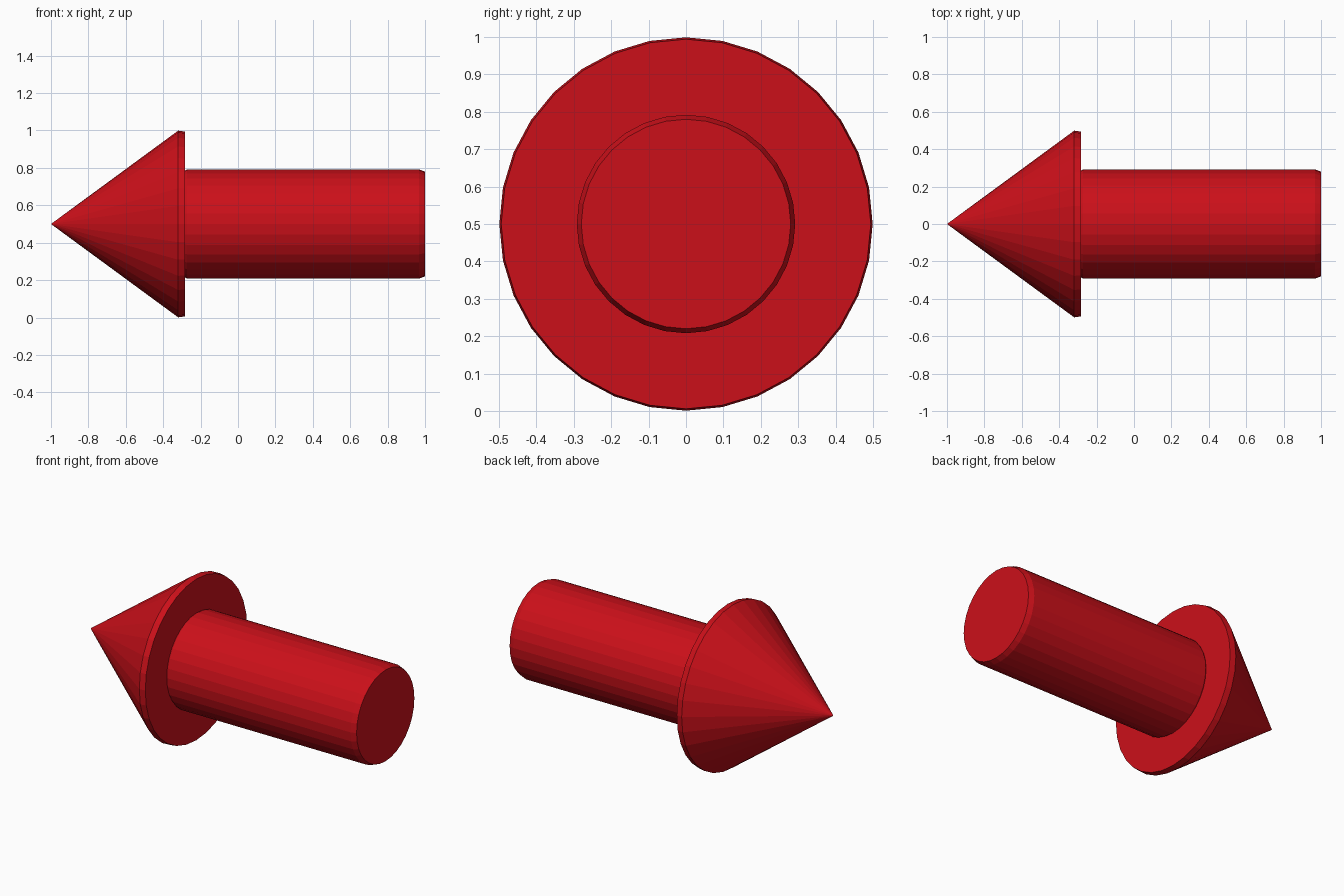
import bpy, bmesh, math

if "Cube" in bpy.data.objects:
    bpy.data.objects.remove(bpy.data.objects["Cube"])

SIDES = 32
AXIS_Z = 0.5

red = bpy.data.materials.new("red")
red.diffuse_color = (0.6, 0.005, 0.01, 1)
red.use_nodes = True
red.node_tree.nodes["Principled BSDF"].inputs["Base Color"].default_value = red.diffuse_color


def lathe_x(name, profile):
    """Revolve (x, radius) points around the long axis, closing flat ends."""
    bm = bmesh.new()
    rings = []
    for x, r in profile:
        count = SIDES if r > 0 else 1
        rings.append([bm.verts.new((x, r * math.cos(math.tau * i / SIDES),
                                    r * math.sin(math.tau * i / SIDES)))
                      for i in range(count)])
    for a, b in zip(rings, rings[1:]):
        for i in range(SIDES):
            j = (i + 1) % SIDES
            if len(a) == 1:
                bm.faces.new((a[0], b[i], b[j]))
            else:
                bm.faces.new((a[i], b[i], b[j], a[j]))
    for ring in (rings[0], rings[-1]):
        if len(ring) > 1:
            bm.faces.new(ring)
    bmesh.ops.recalc_face_normals(bm, faces=bm.faces[:])
    mesh = bpy.data.meshes.new(name)
    bm.to_mesh(mesh)
    bm.free()
    mesh.materials.append(red)
    obj = bpy.data.objects.new(name, mesh)
    obj.location.z = AXIS_Z
    bpy.context.collection.objects.link(obj)
    return obj


# One closed skin: pointed head, thin rim, flat shoulder, shaft with chamfered end
lathe_x("arrow", [(-1, 0), (-0.32, 0.499), (-0.283, 0.494), (-0.283, 0.286),
                  (-0.272, 0.292), (0.968, 0.292), (1, 0.28)])
